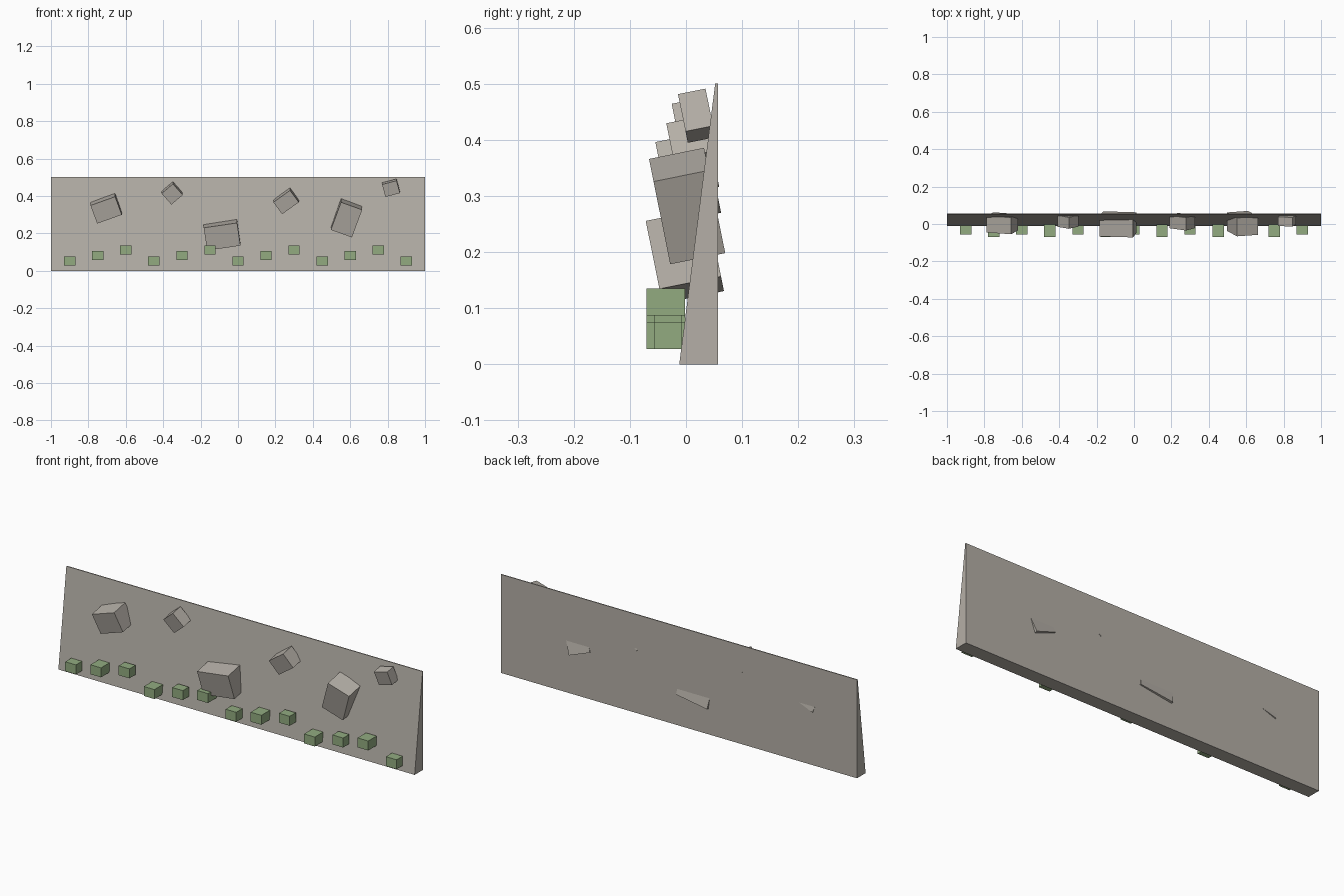
import bpy
import bmesh
from math import radians
from mathutils import Matrix, Vector

if "Cube" in bpy.data.objects:
    bpy.data.objects.remove(bpy.data.objects["Cube"], do_unlink=True)


def make_material(name, rgb):
    mat = bpy.data.materials.new(name)
    mat.use_nodes = True
    mat.diffuse_color = (*rgb, 1)
    bsdf = mat.node_tree.nodes["Principled BSDF"]
    bsdf.inputs["Base Color"].default_value = (*rgb, 1)
    bsdf.inputs["Roughness"].default_value = 0.9
    return mat


def add_object(name, bm, mat):
    bmesh.ops.recalc_face_normals(bm, faces=bm.faces)
    mesh = bpy.data.meshes.new(name)
    bm.to_mesh(mesh)
    bm.free()
    mesh.materials.append(mat)
    obj = bpy.data.objects.new(name, mesh)
    bpy.context.collection.objects.link(obj)
    return obj


def add_box(name, size, matrix, mat):
    bm = bmesh.new()
    bmesh.ops.create_cube(bm, size=1, matrix=matrix @ Matrix.Diagonal((*size, 1)))
    return add_object(name, bm, mat)


stone = make_material("warm grey stone", (0.46, 0.43, 0.385))
moss = make_material("moss green", (0.287, 0.407, 0.216))

# Sloped wall: wedge profile extruded along x
profile = [(-0.012, 0), (0.057, 0), (0.057, 0.5), (0.052, 0.5)]
bm = bmesh.new()
face = bm.faces.new([bm.verts.new((-1, y, z)) for y, z in profile])
swept = bmesh.ops.extrude_face_region(bm, geom=[face])["geom"]
bmesh.ops.translate(bm, vec=(2, 0, 0),
                    verts=[v for v in swept if isinstance(v, bmesh.types.BMVert)])
add_object("sloped_wall", bm, stone)

# Rock blocks leaning out of the wall: centre, size, roll in the wall plane
rocks = [
    ((-0.705, 0.004, 0.333), (0.14, 0.09, 0.105), -20),
    ((-0.352, 0.016, 0.415), (0.08, 0.062, 0.08), -41),
    ((-0.085, -0.002, 0.193), (0.18, 0.112, 0.125), -8.5),
    ((0.257, 0.012, 0.373), (0.11, 0.07, 0.08), -36),
    ((0.58, 0.002, 0.282), (0.12, 0.10, 0.16), 20),
    ((0.818, 0.019, 0.443), (0.08, 0.05, 0.07), -15),
]
lean = Matrix.Rotation(radians(11.4), 4, "X")
for i, (centre, size, roll) in enumerate(rocks):
    turn = lean @ Matrix.Rotation(radians(roll), 4, "Y")
    add_box(f"rock_{i + 1}", size, Matrix.Translation(centre) @ turn, stone)

# Plant tufts along the foot, stepping up in threes
for i in range(13):
    front, back = (-0.07, -0.002) if i % 2 else (-0.057, -0.008)
    centre = Vector((-0.9 + 0.15 * i, (front + back) / 2, 0.051 + 0.03 * (i % 3)))
    add_box(f"plant_tuft_{i + 1}", (0.06, back - front, 0.048),
            Matrix.Translation(centre), moss)
